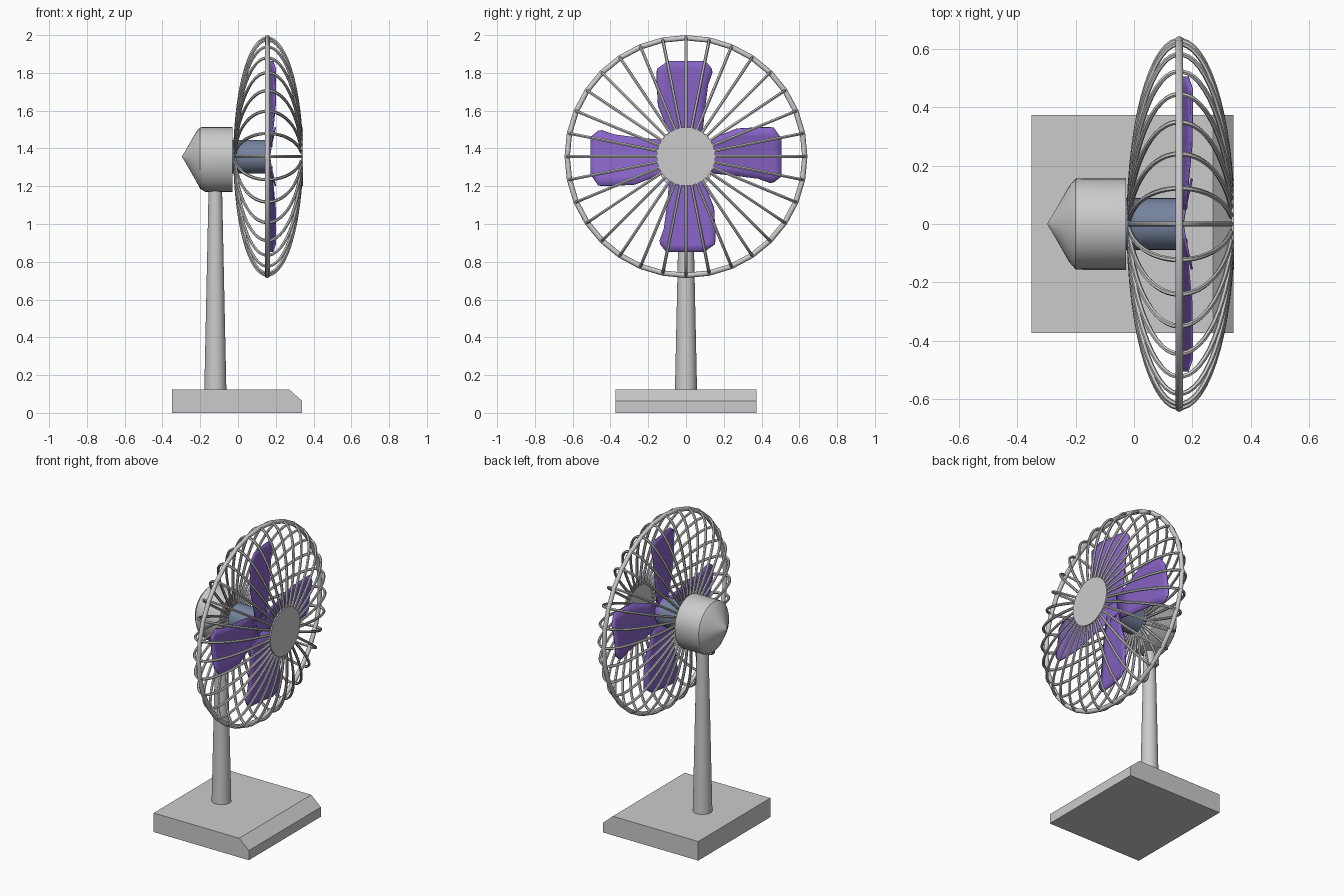
import bpy, bmesh
from math import sin, cos, pi, sqrt

if "Cube" in bpy.data.objects:
    bpy.data.objects.remove(bpy.data.objects["Cube"])

CZ = 1.357          # height of the fan axis
RX = 0.155          # x position of the cage ring


def material(name, rgb):
    m = bpy.data.materials.new(name)
    m.diffuse_color = (*rgb, 1)
    m.use_nodes = True
    m.node_tree.nodes["Principled BSDF"].inputs["Base Color"].default_value = m.diffuse_color
    return m


def add_mesh(name, verts, faces, mat=None, smooth=False):
    me = bpy.data.meshes.new(name)
    me.from_pydata(verts, [], faces)
    bm = bmesh.new()
    bm.from_mesh(me)
    bmesh.ops.recalc_face_normals(bm, faces=bm.faces)
    bm.to_mesh(me)
    bm.free()
    ob = bpy.data.objects.new(name, me)
    bpy.context.collection.objects.link(ob)
    if mat:
        me.materials.append(mat)
    if smooth:
        shade(ob)
    return ob


def shade(ob):
    bpy.ops.object.select_all(action='DESELECT')
    ob.select_set(True)
    bpy.context.view_layer.objects.active = ob
    bpy.ops.object.shade_smooth_by_angle(angle=0.7)


def lathe_x(name, profile, n=32, mat=None, drop=None):
    """Closed solid around the fan axis from (x, radius, lower stretch) rings."""
    verts, faces = [], []
    for x, r, stretch in profile:
        for i in range(n):
            a = 2 * pi * i / n
            z = r * sin(a)
            verts.append((x, r * cos(a), CZ + (z * stretch if z < 0 else z)))
    for k in range(len(profile) - 1):
        for i in range(n):
            j = (i + 1) % n
            faces.append((k*n + i, k*n + j, (k+1)*n + j, (k+1)*n + i))
    faces.append(tuple(range(n)))
    faces.append(tuple(range((len(profile) - 1) * n, len(profile) * n)))
    return add_mesh(name, verts, faces, mat, True)


purple = material("blade_purple", (0.25, 0.13, 0.58))
blue = material("shaft_blue", (0.18, 0.23, 0.34))

# Base slab with a sloped front edge
prof = [(-0.35, 0), (0.34, 0), (0.34, 0.063), (0.27, 0.125), (-0.35, 0.125)]
n = len(prof)
verts = [(x, y, z) for y in (-0.373, 0.373) for x, z in prof]
faces = [tuple(range(n)), tuple(range(n, 2*n))]
faces += [(i, (i+1) % n, (i+1) % n + n, i + n) for i in range(n)]
add_mesh("base", verts, faces)

# Tapered pole
bpy.ops.mesh.primitive_cone_add(vertices=32, radius1=0.061, radius2=0.035, depth=1.22,
                                location=(-0.12, 0, 0.61))
pole = bpy.context.object
pole.name = "pole"
shade(pole)

# Motor housing, stretched downward where it meets the pole
lathe_x("motor_housing", [(-0.028, 0.157, 1.2), (-0.17, 0.157, 1.2), (-0.2, 0.155, 1.1),
                          (-0.222, 0.13, 1.0), (-0.285, 0.02, 1.0), (-0.296, 0.003, 1.0)])

# Shaft, blade hub and front badge disc
lathe_x("shaft", [(-0.03, 0.089, 1), (0.14, 0.089, 1)], mat=blue)
lathe_x("blade_hub", [(0.136, 0.089, 1), (0.168, 0.089, 1)], mat=purple)
lathe_x("front_disc", [(0.333, 0.155, 1), (0.343, 0.155, 1)])

# Four pitched blades: rows of (radius, left edge, right edge)
rows = [(0.05, -0.07, 0.07), (0.15, -0.1, 0.09), (0.27, -0.148, 0.103), (0.38, -0.154, 0.117),
        (0.445, -0.155, 0.14), (0.465, -0.152, 0.137), (0.505, -0.095, 0.105)]
cols = 7
for b in range(4):
    a = b * pi / 2
    verts, faces = [], []
    for r, y0, y1 in rows:
        for c in range(cols):
            y = y0 + (y1 - y0) * c / (cols - 1)
            x = 0.166 - 0.145 * y + 0.4 * y * y
            verts.append((x, y * cos(a) - r * sin(a), CZ + y * sin(a) + r * cos(a)))
    for k in range(len(rows) - 1):
        for c in range(cols - 1):
            i = k * cols + c
            faces.append((i, i + 1, i + cols + 1, i + cols))
    blade = add_mesh(f"blade_{b + 1}", verts, faces, purple, True)
    sol = blade.modifiers.new("thickness", 'SOLIDIFY')
    sol.thickness = 0.008
    sol.offset = 0

# Cage ring
bpy.ops.mesh.primitive_torus_add(major_radius=0.629, minor_radius=0.014, major_segments=32,
                                 minor_segments=10, location=(RX, 0, CZ), rotation=(0, pi/2, 0))
ring = bpy.context.object
ring.name = "cage_ring"
shade(ring)

# Cage wires: half ellipses from the front disc round to the shaft
cu = bpy.data.curves.new("cage_wires", 'CURVE')
cu.dimensions = '3D'
cu.bevel_depth = 0.0085
cu.bevel_resolution = 1
cu.use_fill_caps = True
R, STEPS = 0.629, 26
for w in range(32):
    a = 2 * pi * w / 32
    sp = cu.splines.new('POLY')
    sp.points.add(STEPS)
    for i in range(STEPS + 1):
        t = 0.2 + (pi - 0.31) * i / STEPS
        depth = 0.182 if cos(t) > 0 else 0.172
        r = R * sin(t)
        sp.points[i].co = (RX + depth * cos(t), r * cos(a), CZ + r * sin(a), 1)
wires = bpy.data.objects.new("cage_wires", cu)
bpy.context.collection.objects.link(wires)
bpy.ops.object.select_all(action='DESELECT')
wires.select_set(True)
bpy.context.view_layer.objects.active = wires
bpy.ops.object.convert(target='MESH')
shade(bpy.context.object)
